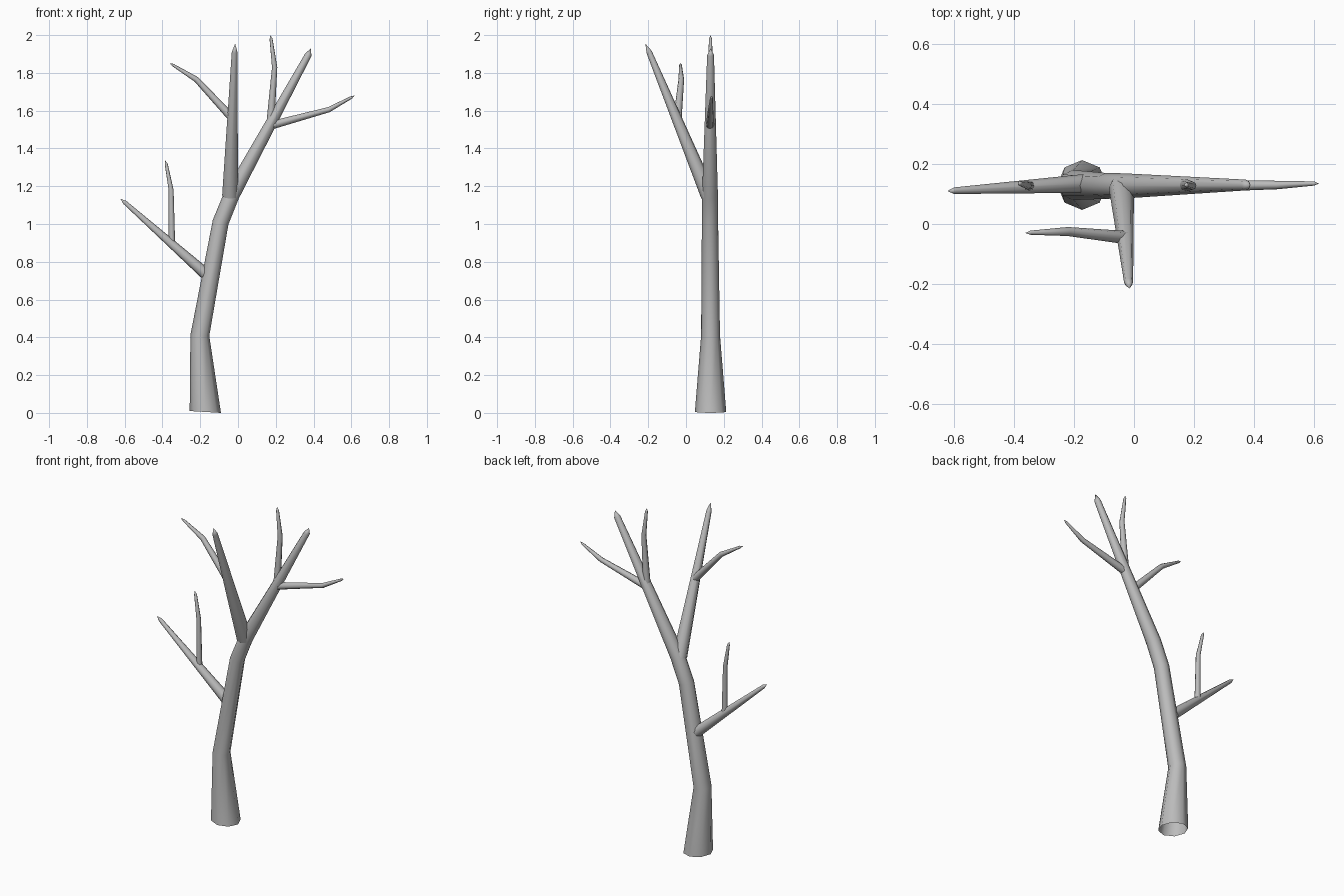
import bpy, bmesh, math
from mathutils import Vector

cube = bpy.data.objects.get("Cube")
if cube:
    bpy.data.objects.remove(cube)

bark = bpy.data.materials.new("grey_bark")
bark.use_nodes = True
GREY = (0.5, 0.5, 0.5, 1)
bark.diffuse_color = GREY
bark.node_tree.nodes["Principled BSDF"].inputs["Base Color"].default_value = GREY


def limb(name, path, start=None, ref=(0, 1, 0), sides=8):
    """Tapered open-based tube through (x, y, z, radius) points, ending in a point."""
    pts = [Vector(p[:3]) for p in path]
    bm = bmesh.new()
    rings = []
    for i, p in enumerate(pts[:-1]):
        t = (pts[i + 1] - p).normalized()
        if i:
            t += (p - pts[i - 1]).normalized()
        elif start:
            t = Vector(start)
        t.normalize()
        u = Vector(ref)
        u = (u - t * u.dot(t)).normalized()
        v = t.cross(u)
        ring = []
        for k in range(sides):
            a = math.tau * k / sides
            ring.append(bm.verts.new(p + path[i][3] * (u * math.cos(a) + v * math.sin(a))))
        rings.append(ring)
    tip = bm.verts.new(pts[-1])
    for k in range(sides):
        n = (k + 1) % sides
        for a, b in zip(rings, rings[1:]):
            bm.faces.new((a[k], a[n], b[n], b[k]))
        bm.faces.new((rings[-1][k], rings[-1][n], tip))
    mesh = bpy.data.meshes.new(name)
    bm.to_mesh(mesh)
    bm.free()
    mesh.materials.append(bark)
    obj = bpy.data.objects.new(name, mesh)
    bpy.context.collection.objects.link(obj)
    bpy.ops.object.select_all(action='DESELECT')
    obj.select_set(True)
    bpy.context.view_layer.objects.active = obj
    bpy.ops.object.shade_smooth_by_angle(angle=math.radians(60))


# Trunk, bending into the main left limb
limb("trunk", [(-0.173, 0.13, 0.005, 0.083), (-0.202, 0.13, 0.41, 0.05),
               (-0.092, 0.127, 1.01, 0.043), (-0.035, 0.127, 1.15, 0.042),
               (0.372, 0.13, 1.895, 0.018), (0.387, 0.13, 1.93, 0.004)],
     start=(0.06, 0, 1))

# Forward limb and its twig
limb("front_branch", [(-0.042, 0.12, 1.15, 0.042), (-0.018, -0.195, 1.91, 0.015),
                      (-0.015, -0.215, 1.955, 0.003)], ref=(1, 0, 0))
limb("front_branch_twig", [(-0.03, -0.045, 1.56, 0.022), (-0.22, -0.025, 1.765, 0.015),
                           (-0.345, -0.029, 1.842, 0.007), (-0.363, -0.03, 1.851, 0.001)])

# Low right limb and its twig
limb("right_branch", [(-0.17, 0.135, 0.735, 0.031), (-0.6, 0.111, 1.115, 0.011),
                      (-0.622, 0.11, 1.133, 0.003)])
limb("right_branch_twig", [(-0.35, 0.128, 0.9, 0.017), (-0.354, 0.128, 1.18, 0.013),
                           (-0.38, 0.135, 1.318, 0.008), (-0.386, 0.136, 1.337, 0.001)])

# Twigs on the upper trunk
limb("upper_twig", [(0.172, 0.13, 1.54, 0.021), (0.194, 0.128, 1.83, 0.014),
                    (0.175, 0.13, 1.98, 0.008), (0.172, 0.13, 2.0, 0.001)])
limb("left_twig", [(0.185, 0.127, 1.525, 0.022), (0.48, 0.13, 1.605, 0.014),
                   (0.6, 0.135, 1.67, 0.007), (0.617, 0.135, 1.68, 0.001)])
